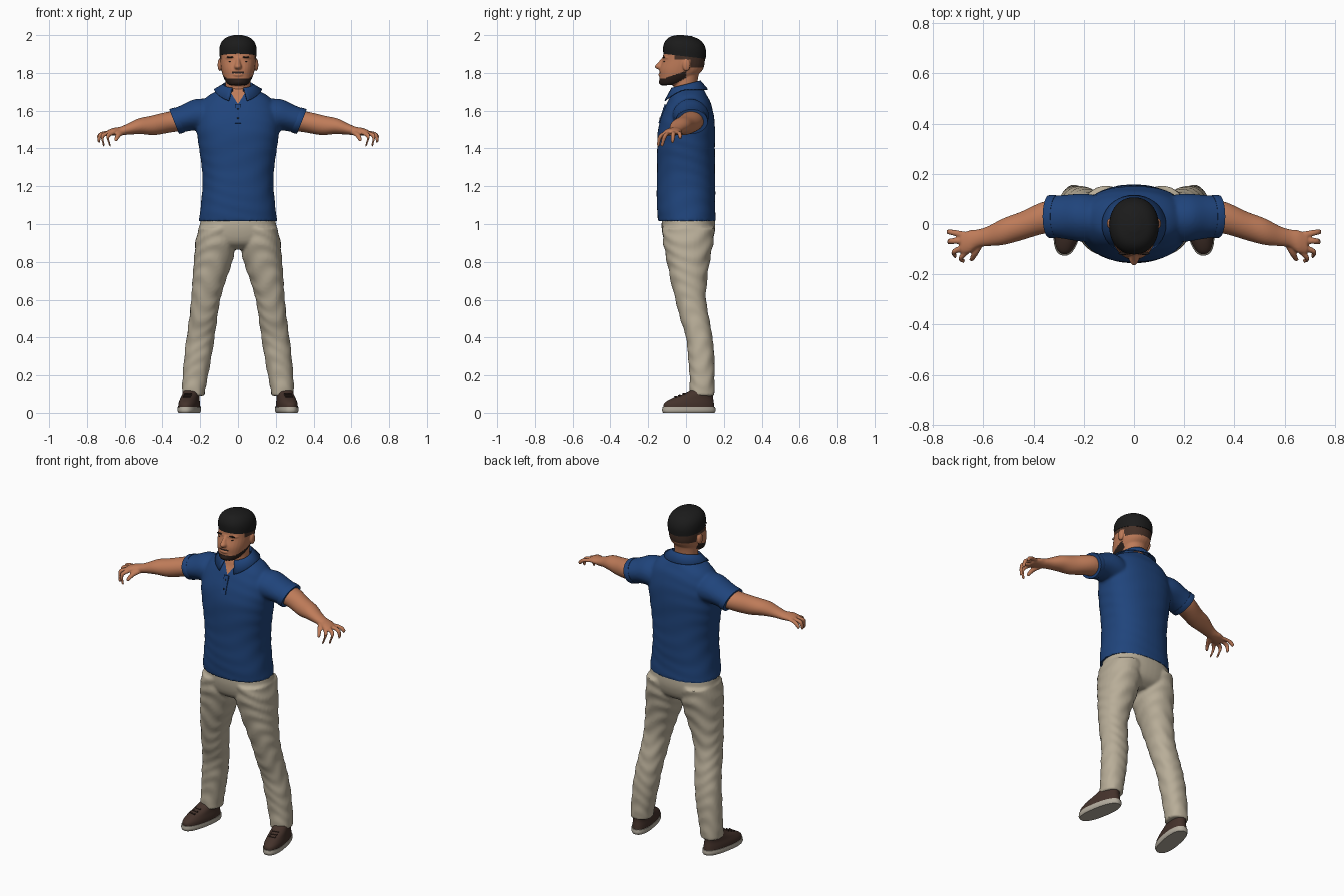
import bpy, bmesh, math
from mathutils import Vector, Matrix

old = bpy.data.objects.get("Cube")
if old:
    bpy.data.objects.remove(old, do_unlink=True)


def material(name, r, g, b):
    m = bpy.data.materials.new(name)
    m.use_nodes = True
    m.diffuse_color = (r, g, b, 1)
    bsdf = m.node_tree.nodes["Principled BSDF"]
    bsdf.inputs["Base Color"].default_value = (r, g, b, 1)
    bsdf.inputs["Roughness"].default_value = 0.8
    return m


SKIN = material("skin", 0.52, 0.2, 0.1)
BLUE = material("blue cotton", 0.014, 0.058, 0.2)
KHAKI = material("khaki cloth", 0.48, 0.42, 0.315)
LEATHER = material("brown leather", 0.058, 0.032, 0.024)
RUBBER = material("pale rubber", 0.45, 0.41, 0.34)
HAIR = material("black hair", 0.011, 0.011, 0.011)
STUBBLE = material("short dark stubble", 0.06, 0.03, 0.02)
BEARD = material("dark beard", 0.024, 0.014, 0.011)
X, Y, Z = Vector((1, 0, 0)), Vector((0, 1, 0)), Vector((0, 0, 1))


def spline(keys, steps):
    """Smooth interpolation through rows of numbers."""
    out = []
    for i in range(len(keys) - 1):
        a, b, c, d = (keys[max(0, min(len(keys) - 1, i + k))] for k in (-1, 0, 1, 2))
        for s in range(steps):
            t = s / steps
            out.append([q + 0.5 * t * (r - p + t * (2 * p - 5 * q + 4 * r - w + t * (3 * (q - r) + w - p)))
                        for p, q, r, w in zip(a, b, c, d)])
    return out + [list(keys[-1])]


def loft(bm, keys, u=X, v=Y, side=1, power=2.0, fold=0.0, n=32, steps=5):
    """Closed body through rings (x, y, z, radius along u, radius along v)."""
    rings = []
    for x, y, z, ru, rv in spline(keys, steps):
        ring = []
        for k in range(n):
            a = math.tau * k / n
            c, s = math.cos(a), math.sin(a)
            f = 1 + fold * math.sin(75 * z + 3 * math.sin(2 * a + 9 * z))
            p = Vector((x, y, z))
            p += u * (ru * f * math.copysign(abs(c) ** (2 / power), c))
            p += v * (rv * f * math.copysign(abs(s) ** (2 / power), s))
            ring.append(bm.verts.new((p.x * side, p.y, p.z)))
        rings.append(ring)
    for r0, r1 in zip(rings, rings[1:]):
        for k in range(n):
            bm.faces.new((r0[k], r0[k - 1], r1[k - 1], r1[k]))
    bm.faces.new(rings[0])
    bm.faces.new(rings[-1])


def ball(bm, place, radii):
    m = Matrix.Translation(place) @ Matrix.Diagonal((*radii, 1))
    bmesh.ops.create_uvsphere(bm, u_segments=20, v_segments=12, radius=1, matrix=m)


def box(bm, place, size, turn):
    m = Matrix.Translation(place) @ turn @ Matrix.Diagonal((*size, 1))
    bmesh.ops.create_cube(bm, size=1, matrix=m)


def finish(name, bm, mats, voxel=0.0):
    """Make the object; with a voxel size, fuse its overlapping bodies."""
    bmesh.ops.recalc_face_normals(bm, faces=bm.faces)
    me = bpy.data.meshes.new(name)
    bm.to_mesh(me)
    bm.free()
    ob = bpy.data.objects.new(name, me)
    bpy.context.collection.objects.link(ob)
    if voxel:
        fuse = ob.modifiers.new("fuse", "REMESH")
        fuse.mode, fuse.voxel_size = "VOXEL", voxel
        relax = ob.modifiers.new("relax", "SMOOTH")
        relax.factor, relax.iterations = 0.5, 3
        deps = bpy.context.evaluated_depsgraph_get()
        me = bpy.data.meshes.new_from_object(ob.evaluated_get(deps))
        ob.modifiers.clear()
        ob.data = me
    me.materials.clear()
    for m in mats:
        me.materials.append(m)
    for p in me.polygons:
        p.use_smooth = True
    me.set_sharp_from_angle(angle=math.radians(45))
    return ob


# Shirt: torso and sleeves fused
cuff_v = Vector((0.37, 0, 0.93))
bm = bmesh.new()
loft(bm, [(0, .005, 1.015, .207, .153), (0, 0, 1.1, .197, .154), (0, 0, 1.2, .188, .155),
          (0, 0, 1.3, .192, .153), (0, 0, 1.4, .206, .153), (0, .003, 1.5, .219, .151),
          (0, .01, 1.58, .216, .136), (0, .015, 1.64, .19, .116), (0, .015, 1.68, .155, .096),
          (0, .012, 1.71, .1, .082), (0, .01, 1.725, .07, .065)], power=2.3, fold=.006, n=48)
for s in (1, -1):
    loft(bm, [(.13, .02, 1.57, .09, .1), (.2, .025, 1.575, .095, .09),
              (.27, .028, 1.562, .088, .072), (.335, .03, 1.543, .082, .067)],
         Y, cuff_v, s, fold=.012)
shirt = finish("shirt", bm, [BLUE, SKIN], .009)

# Open neck: cut a V and show skin inside it
bm = bmesh.new()
bm.from_mesh(shirt.data)
for s in (1, -1):
    bmesh.ops.bisect_plane(bm, geom=bm.verts[:] + bm.edges[:] + bm.faces[:],
                           plane_co=(0, 0, 1.635), plane_no=Vector((s * 1.6, 0, -1)).normalized())
for f in bm.faces:
    c = f.calc_center_median()
    f.material_index = int(c.y < 0 and c.z > 1.635 + 1.6 * abs(c.x))
bm.to_mesh(shirt.data)
bm.free()

# Sleeve cuffs
bm = bmesh.new()
for s in (1, -1):
    loft(bm, [(.308, .03, 1.551, .084, .071), (.322, .03, 1.547, .086, .071),
              (.338, .03, 1.542, .085, .07)], Y, cuff_v, s)
finish("sleeve_cuffs", bm, [BLUE])

# Collar: folded band, open at the front
bm = bmesh.new()
rows = []
for k in range(33):
    a = math.radians(-158 + 316 * k / 32)
    c, s = math.cos(a), math.sin(a)
    drop = max(0, -c) ** 1.5
    rows.append([bm.verts.new(p) for p in (
        (.07 * s, .07 * c - .003, 1.715 + .022 * c),
        (.079 * s, .08 * c - .003, 1.737 + .02 * c),
        (.127 * s, .117 * c - .003, 1.712 - .067 * drop))])
for a, b in zip(rows, rows[1:]):
    for k in (0, 1):
        bm.faces.new((a[k], a[k + 1], b[k + 1], b[k]))
collar = finish("collar", bm, [BLUE])
thick = collar.modifiers.new("thickness", "SOLIDIFY")
thick.thickness, thick.offset = .006, 0

# Placket and buttons
bm = bmesh.new()
box(bm, (0, -.125, 1.583), (.03, .009, .105), Matrix.Rotation(-.32, 4, "X"))
finish("placket", bm, [BLUE])
bm = bmesh.new()
for y, z in ((-.119, 1.61), (-.136, 1.56)):
    ball(bm, (0, y, z), (.005, .004, .005))
finish("buttons", bm, [HAIR])

# Trousers: hips and legs fused
bm = bmesh.new()
loft(bm, [(0, .012, 1.05, .19, .138), (0, .013, .97, .205, .141), (0, .012, .9, .19, .12),
          (0, .012, .865, .1, .07)], power=2.3, n=48)
for s in (1, -1):
    loft(bm, [(.11, .013, .98, .1, .138), (.118, .012, .9, .107, .132), (.132, .012, .8, .102, .113),
              (.153, .015, .7, .088, .096), (.171, .025, .6, .077, .081), (.184, .046, .5, .074, .077),
              (.198, .07, .4, .074, .07), (.212, .08, .3, .072, .07), (.225, .085, .2, .067, .066),
              (.234, .085, .13, .062, .066), (.236, .085, .09, .06, .066)],
         side=s, power=2.2, fold=.025, steps=8)
finish("trousers", bm, [KHAKI], .008)

# Shoes, turned out a little
su, sv = Vector((1, .18, 0)).normalized(), Vector((-.18, 1, 0)).normalized()


def shoe_ring(y, z, ru, rv):
    return (.258 - .18 * (y - .015), y, z, ru, rv)


for s, label in ((1, "left"), (-1, "right")):
    bm = bmesh.new()
    loft(bm, [shoe_ring(.015, 0, .05, .138), shoe_ring(.015, .012, .055, .143),
              shoe_ring(.015, .03, .054, .141)], su, sv, s, 2.4, n=40)
    finish(label + "_sole", bm, [RUBBER])
    bm = bmesh.new()
    loft(bm, [shoe_ring(.015, .025, .052, .137), shoe_ring(.016, .05, .051, .133),
              shoe_ring(.033, .075, .046, .112), shoe_ring(.065, .1, .043, .078),
              shoe_ring(.085, .125, .04, .05)], su, sv, s, 2.3, n=40)
    finish(label + "_shoe", bm, [LEATHER])
    bm = bmesh.new()
    for y, z in ((-.055, .085), (-.034, .092), (-.012, .1)):
        x = shoe_ring(y, 0, 0, 0)[0] * s
        box(bm, (x, y, z), (.04, .008, .007), Matrix.Rotation(.18 * s, 4, "Z") @ Matrix.Rotation(.4, 4, "X"))
    finish(label + "_laces", bm, [LEATHER])

# Arms and hands fused
bm = bmesh.new()
fingers = [((.66, -.045, 1.487), (.715, -.035, 1.48), (.74, -.031, 1.46)),
           ((.665, -.066, 1.487), (.725, -.068, 1.475), (.738, -.071, 1.44)),
           ((.665, -.087, 1.487), (.717, -.11, 1.468), (.712, -.126, 1.422)),
           ((.655, -.1, 1.487), (.69, -.135, 1.465), (.68, -.146, 1.422))]
finger_v = Vector((.7, 0, .7))
for s in (1, -1):
    loft(bm, [(.28, .03, 1.55, .065, .055), (.36, .025, 1.54, .064, .055), (.45, -.008, 1.522, .057, .052),
              (.52, -.03, 1.517, .053, .042), (.58, -.048, 1.502, .04, .029), (.62, -.057, 1.492, .036, .023),
              (.655, -.07, 1.489, .045, .02), (.688, -.078, 1.483, .04, .014)],
         Y, Vector((.2, 0, .98)), s)
    for root, knuckle, tip in fingers:
        end = Vector(tip) + Vector((0, 0, -.01))
        loft(bm, [(*root, .013, .012), (*knuckle, .012, .012), (*tip, .01, .01), (*end, .005, .005)],
             Y, finger_v, s, n=14)
    loft(bm, [(.61, -.07, 1.487, .018, .014), (.632, -.115, 1.472, .014, .013),
              (.645, -.14, 1.45, .011, .012), (.648, -.148, 1.443, .005, .006)], X, Z, s, n=14)
finish("arms_and_hands", bm, [SKIN], .005)

# Head: skull, neck, nose, brow, lips, chin and ears fused
bm = bmesh.new()
loft(bm, [(0, -.09, 1.735, .045, .045), (0, -.07, 1.75, .062, .07), (0, -.045, 1.78, .078, .095),
          (0, -.025, 1.82, .089, .115), (0, -.012, 1.87, .095, .112), (0, -.01, 1.92, .095, .107),
          (0, -.008, 1.96, .08, .092), (0, -.005, 1.985, .05, .06)], power=2.15)
loft(bm, [(0, 0, 1.66, .075, .068), (0, -.003, 1.72, .067, .063), (0, 0, 1.78, .068, .065),
          (0, .012, 1.84, .07, .072)])
loft(bm, [(0, -.105, 1.883, .012, .02), (0, -.122, 1.855, .014, .026),
          (0, -.13, 1.834, .021, .036), (0, -.125, 1.82, .018, .028)], n=16)
ball(bm, (0, -.09, 1.88), (.07, .035, .012))
ball(bm, (0, -.134, 1.79), (.028, .013, .009))
ball(bm, (0, -.115, 1.752), (.036, .03, .02))
for s in (1, -1):
    ball(bm, (.097 * s, .002, 1.842), (.011, .021, .033))
head = finish("head", bm, [SKIN, STUBBLE, BEARD], .0045)
for p in head.data.polygons:
    x, y, z = abs(p.center.x), p.center.y, p.center.z
    jaw = 1.728 + .5 * max(0, y + .09) < z < 1.772 + .35 * max(0, y + .11) and y < 0
    lip = x < .032 and 1.799 < z < 1.808 and y < -.1
    faded = x < .1 and ((y > .024 and z > 1.828) or (y > -.06 and z > 1.87))
    p.material_index = 2 if jaw or lip else int(faded)

# Cropped hair
bm = bmesh.new()
loft(bm, [(0, -.008, 1.888, .0975, .112), (0, -.007, 1.93, .098, .113), (0, -.005, 1.962, .088, .1),
          (0, -.003, 1.985, .064, .074), (0, 0, 1.998, .025, .03)], v=Vector((0, 1, -.12)), power=2.15, n=40)
finish("hair", bm, [HAIR])

# Eyebrows and narrowed eyes
bm = bmesh.new()
for s in (1, -1):
    ball(bm, (.04 * s, -.117, 1.883), (.022, .006, .004))
    ball(bm, (.037 * s, -.113, 1.861), (.013, .006, .004))
finish("eyebrows_and_eyes", bm, [BEARD])
